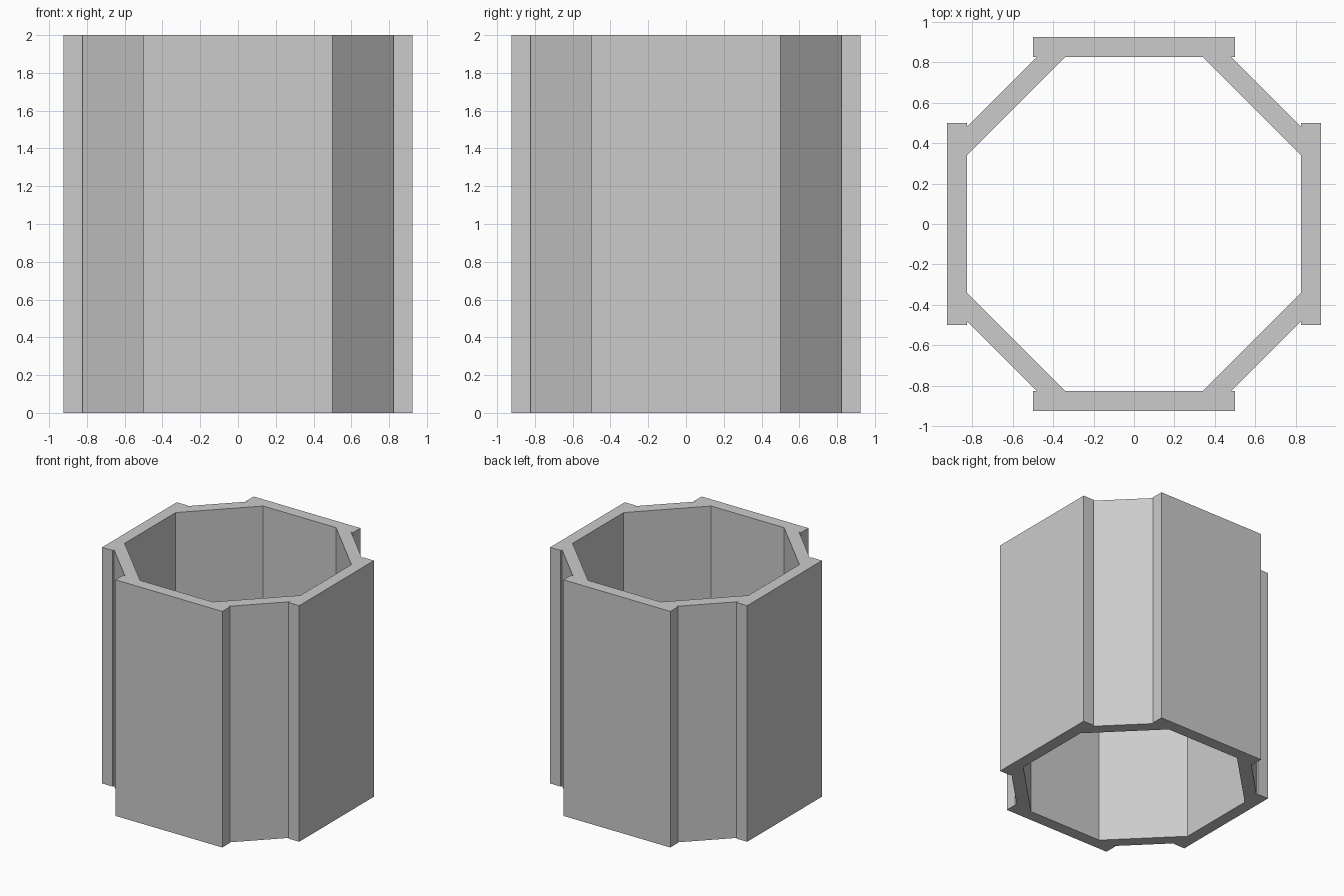
import bpy, bmesh, math
from mathutils import Matrix

if "Cube" in bpy.data.objects:
    bpy.data.objects.remove(bpy.data.objects["Cube"])

HEIGHT = 2.0
OUTER = math.cos(math.pi / 8)        # distance to outer panel faces
INNER = OUTER - 0.1                  # distance to inner panel faces
HALF = 0.5                           # half width of the main panels
CORNER = INNER * math.tan(math.pi / 8)       # inner octagon corner
NOTCH = OUTER * math.sqrt(2) - INNER         # diagonal wall meets main panel

# Plan of one main panel and one diagonal wall, repeated on four sides
panel = [(-HALF, -OUTER), (HALF, -OUTER), (HALF, -INNER), (NOTCH, -INNER),
         (CORNER, -INNER), (-CORNER, -INNER), (-NOTCH, -INNER), (-HALF, -INNER)]
diagonal = [(CORNER, -INNER), (NOTCH, -INNER), (INNER, -NOTCH), (INNER, -CORNER)]

bm = bmesh.new()
for i in range(4):
    turn = Matrix.Rotation(i * math.pi / 2, 3, 'Z')
    for outline in (panel, diagonal):
        bm.faces.new([bm.verts.new(turn @ bm.verts.new((x, y, 0)).co) for x, y in outline])
bmesh.ops.delete(bm, geom=[v for v in bm.verts if not v.link_faces], context='VERTS')
bmesh.ops.remove_doubles(bm, verts=bm.verts[:], dist=1e-4)

# Raise the plan into a hollow tube
result = bmesh.ops.extrude_face_region(bm, geom=bm.faces[:], use_keep_orig=True)
top = [g for g in result['geom'] if isinstance(g, bmesh.types.BMVert)]
bmesh.ops.translate(bm, verts=top, vec=(0, 0, HEIGHT))
bmesh.ops.recalc_face_normals(bm, faces=bm.faces[:])

mesh = bpy.data.meshes.new("octagonal_tube")
bm.to_mesh(mesh)
bm.free()
bpy.context.collection.objects.link(bpy.data.objects.new("octagonal_tube", mesh))
